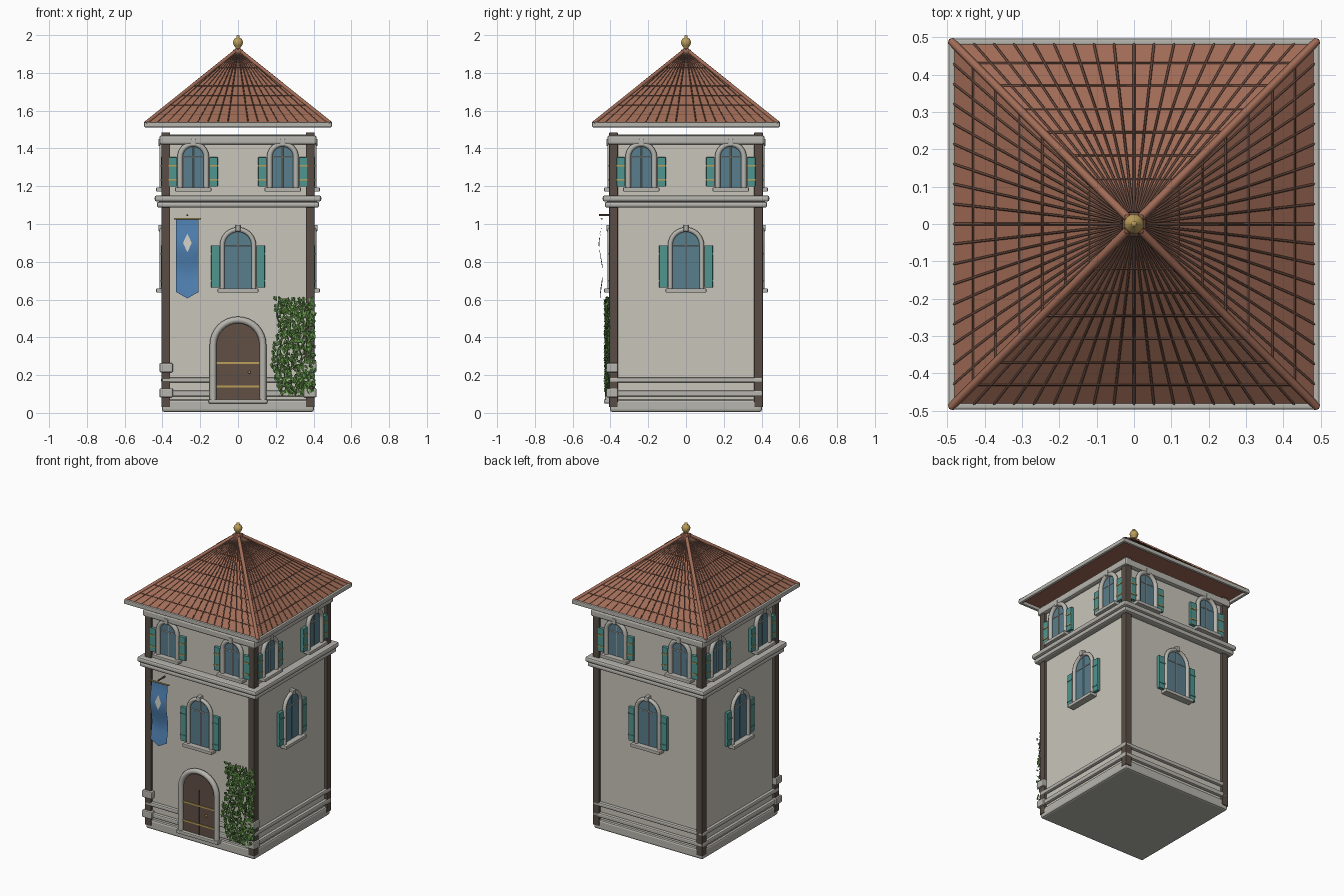
import bpy, bmesh, math, random
from mathutils import Matrix, Vector

if "Cube" in bpy.data.objects:
    bpy.data.objects.remove(bpy.data.objects["Cube"])
random.seed(4)

def mat(name, r, g, b):
    m = bpy.data.materials.new(name)
    m.diffuse_color = (r, g, b, 1)
    m.use_nodes = True
    m.node_tree.nodes["Principled BSDF"].inputs["Base Color"].default_value = m.diffuse_color
    return m

WALL = mat("plaster", .58, .56, .49)
STONE = mat("stone", .47, .46, .42)
WOOD = mat("dark_wood", .10, .075, .06)
DOOR = mat("door_wood", .12, .08, .06)
TILE = mat("roof_tile", .36, .15, .095)
SEAM = mat("tile_seam", .13, .065, .045)
GLASS = mat("glass", .10, .21, .27)
TEAL = mat("shutter_teal", .08, .30, .28)
GOLD = mat("gold", .50, .34, .10)
BLUE = mat("banner_blue", .08, .22, .45)
PALE = mat("banner_emblem", .65, .63, .58)
LEAF = mat("leaf_green", .13, .30, .07)

def finish(name, bm, m, face=0, smooth=False):
    """Mesh object from bm, turned onto wall number face (0 = front)."""
    bmesh.ops.transform(bm, matrix=Matrix.Rotation(face * math.pi / 2, 4, 'Z'), verts=bm.verts)
    me = bpy.data.meshes.new(name)
    bm.to_mesh(me)
    bm.free()
    me.materials.append(m)
    ob = bpy.data.objects.new(name, me)
    bpy.context.collection.objects.link(ob)
    for p in me.polygons:
        p.use_smooth = smooth
    return ob

def box(name, lo, hi, m, face=0, bevel=0):
    bm = bmesh.new()
    bmesh.ops.create_cube(bm, size=1)
    lo, hi = Vector(lo), Vector(hi)
    for v in bm.verts:
        v.co = Vector((lo[i] + (v.co[i] + .5) * (hi[i] - lo[i]) for i in range(3)))
    if bevel:
        bmesh.ops.bevel(bm, geom=bm.edges[:], offset=bevel, segments=2, profile=.5, affect='EDGES')
    return finish(name, bm, m, face)

def slab(name, half, z0, z1, m, bevel=0):
    return box(name, (-half, -half, z0), (half, half, z1), m, 0, bevel)

def tube(name, paths, r, m, face=0, sides=2):
    cu = bpy.data.curves.new(name, 'CURVE')
    cu.dimensions = '3D'
    cu.bevel_depth, cu.bevel_resolution, cu.use_fill_caps = r, sides, True
    for path in paths:
        sp = cu.splines.new('POLY')
        sp.points.add(len(path) - 1)
        for p, co in zip(sp.points, path):
            p.co = (*co, 1)
    cu.materials.append(m)
    ob = bpy.data.objects.new(name, cu)
    bpy.context.collection.objects.link(ob)
    ob.rotation_euler.z = face * math.pi / 2
    bpy.ops.object.select_all(action='DESELECT')
    ob.select_set(True)
    bpy.context.view_layer.objects.active = ob
    bpy.ops.object.convert(target='MESH')
    return ob

def arch(u, r, z0, spring, y, n=16):
    pts = [(u + r, y, z0)]
    pts += [(u + r * math.cos(math.pi * i / n), y, spring + r * math.sin(math.pi * i / n)) for i in range(n + 1)]
    return pts + [(u - r, y, z0)]

def panel(name, pts, depth, m, face=0):
    bm = bmesh.new()
    f = bm.faces.new([bm.verts.new(p) for p in pts])
    ext = bmesh.ops.extrude_face_region(bm, geom=[f])
    bmesh.ops.translate(bm, vec=(0, depth, 0), verts=[g for g in ext["geom"] if isinstance(g, bmesh.types.BMVert)])
    bmesh.ops.recalc_face_normals(bm, faces=bm.faces[:])
    return finish(name, bm, m, face)

def window(face, u, z0, spring, r, t):
    """Arched window: glass, bars, stone surround, sill, keystone, shutters."""
    panel("window_glass", arch(u, r + t, z0, spring, -.396), .02, GLASS, face)
    tube("window_bars", [[(u, -.397, z0), (u, -.397, spring + r)],
                         [(u - r, -.397, spring), (u + r, -.397, spring)]], .003, STONE, face)
    tube("window_surround", [arch(u, r + t, z0, spring, -.402)], t, STONE, face)
    R = r + 2 * t
    box("window_sill", (u - R - .012, -.433, z0 - .018), (u + R + .012, -.38, z0 + .004), STONE, face, .004)
    box("window_keystone", (u - .013, -.421, spring + r + .003), (u + .013, -.38, spring + R + .012), STONE, face, .004)
    for s in (-1, 1):
        a, b = sorted((u + s * (R + .002), u + s * (R + .046)))
        box("shutter", (a, -.408, z0 + .008), (b, -.385, spring), TEAL, face, .003)
        for z in (z0 + .045, spring - .045):
            box("shutter_strap", (a, -.411, z - .004), (b, -.40, z + .004), GOLD if r < .06 else TEAL, face)

# tower body, plinth and courses
slab("tower_wall", .388, .03, 1.475, WALL)
slab("plinth", .402, 0.005, .07, STONE, .012)
slab("plinth_rail_low", .407, .087, .119, STONE, .009)
slab("plinth_rail_high", .407, .16, .188, STONE, .009)
slab("belt_low", .43, 1.087, 1.118, STONE, .011)
slab("belt_high", .441, 1.118, 1.152, STONE, .012)
slab("top_course", .416, 1.42, 1.47, STONE, .012)

# corner posts and front corner blocks
for sx in (-1, 1):
    for sy in (-1, 1):
        x, y = sx * .382, sy * .384
        box("corner_post", (x - .023, y - .023, .03), (x + .023, y + .023, 1.485), WOOD, 0, .004)
    for z in (.082, .215):
        box("corner_block", (sx * .38 - .036, -.422, z), (sx * .38 + .036, -.36, z + .048), STONE, 0, .007)

# windows on all four walls
for k in range(4):
    window(k, 0, .655, .887, .071, .0125)
    for u in (-.237, .237):
        window(k, u, 1.19, 1.354, .055, .0145)

# front door
panel("door", arch(0, .13, .06, .36, -.412), .03, DOOR)
tube("door_surround", [arch(0, .132, .06, .36, -.412)], .018, STONE)
box("door_step", (-.155, -.435, .05), (.155, -.38, .072), STONE, 0, .005)
box("door_centre_seam", (-.004, -.416, .07), (.004, -.40, .37), WOOD)
for z in (.14, .265):
    box("door_strap", (-.115, -.417, z - .005), (.115, -.40, z + .005), GOLD)
bm = bmesh.new()
bmesh.ops.create_uvsphere(bm, u_segments=10, v_segments=6, radius=.008, matrix=Matrix.Translation((.06, -.42, .215)))
finish("door_knob", bm, GOLD, 0, True)

# roof pyramid with eave trim, tile seams, hips
EAVE, Z0, APEX = .49, 1.532, 1.925
def roof_z(d):
    return APEX - (APEX - Z0) * d / EAVE

bm = bmesh.new()
base = [bm.verts.new((x * EAVE, y * EAVE, Z0)) for x, y in ((-1, -1), (1, -1), (1, 1), (-1, 1))]
top = bm.verts.new((0, 0, APEX))
bm.faces.new(base[::-1])
for i in range(4):
    bm.faces.new((base[i], base[(i + 1) % 4], top))
finish("roof", bm, TILE)
for k in range(4):
    ribs = [[(i * .0545, -EAVE, Z0), (i * .0545 * .06, -.03, roof_z(.03))] for i in range(-8, 9)]
    rows = [[(-d, -d, roof_z(d)), (d, -d, roof_z(d))] for d in (.12, .1825, .245, .3075, .37, .43)]
    tube("roof_tile_seams", ribs + rows, .0035, SEAM, k, 0)
    tube("roof_hip", [[(-EAVE, -EAVE, Z0), (0, 0, APEX)]], .011, TILE, k)
    box("eave_trim", (-.497, -.497, 1.512), (.497, -.478, 1.54), STONE, k, .006)
slab("roof_cap", .026, 1.895, 1.925, TILE, .006)

# finial, lathed profile
prof = [(0, 1.91), (.014, 1.915), (.012, 1.935), (.021, 1.943), (.027, 1.962), (.021, 1.979), (.009, 1.986), (.008, 1.996), (0, 2.0)]
bm = bmesh.new()
vs = [bm.verts.new((r, 0, z)) for r, z in prof]
es = [bm.edges.new(p) for p in zip(vs, vs[1:])]
bmesh.ops.spin(bm, geom=vs + es, cent=(0, 0, 0), axis=(0, 0, 1), angle=2 * math.pi, steps=16)
bmesh.ops.remove_doubles(bm, verts=bm.verts[:], dist=.0005)
bmesh.ops.recalc_face_normals(bm, faces=bm.faces[:])
finish("finial", bm, GOLD, 0, True)

# hanging banner: rippled sheet with pointed hem, emblem and rod
def ripple(t):
    return -.453 + .008 * math.cos(t * 9) + .006 * t

bm = bmesh.new()
grid = []
for i in range(17):
    t = i / 16
    grid.append([bm.verts.new((-.268 + s * .06, ripple(t), 1.025 - t * (.385 + .034 * (1 - abs(s))))) for s in (-1, 0, 1)])
for a, b in zip(grid, grid[1:]):
    for j in (0, 1):
        bm.faces.new((a[j], b[j], b[j + 1], a[j + 1]))
finish("banner", bm, BLUE, 0, True)
bm = bmesh.new()
bm.faces.new([bm.verts.new((-.268 + x, ripple((1.025 - .9 - z) / .41) - .004, .9 + z)) for x, z in ((0, -.05), (.023, 0), (0, .05), (-.023, 0))])
finish("banner_diamond", bm, PALE)
tube("banner_rod", [[(-.34, -.447, 1.028), (-.197, -.447, 1.028)]], .005, GOLD)
tube("banner_bracket", [[(-.268, -.38, 1.047), (-.268, -.46, 1.047)]], .005, WOOD)

# ivy: stems and folded leaves on the front right corner
stems = []
for i in range(6):
    x = .22 + i * .034
    stems.append([(x + .015 * math.sin(j * 1.3 + i), -.405, .09 + j * .052) for j in range(11)])
tube("ivy_stems", stems, .003, LEAF, 0, 0)
bm = bmesh.new()
for i in range(620):
    z = random.uniform(.10, .61)
    left = .195 + .018 * math.sin(z * 17)
    c = Vector((random.uniform(left, .405), random.uniform(-.432, -.408), z))
    s = random.uniform(.010, .017)
    rot = Matrix.Rotation(random.uniform(-.9, .9), 3, 'Y') @ Matrix.Rotation(random.uniform(-.5, .5), 3, 'X') @ Matrix.Rotation(random.uniform(-.5, .5), 3, 'Z')
    a, b, d, e = [bm.verts.new(c + rot @ Vector(p) * s) for p in ((0, 0, 1), (-.75, .3, .2), (0, 0, -1.1), (.75, .3, .2))]
    bm.faces.new((a, b, d))
    bm.faces.new((a, d, e))
finish("ivy_leaves", bm, LEAF)
